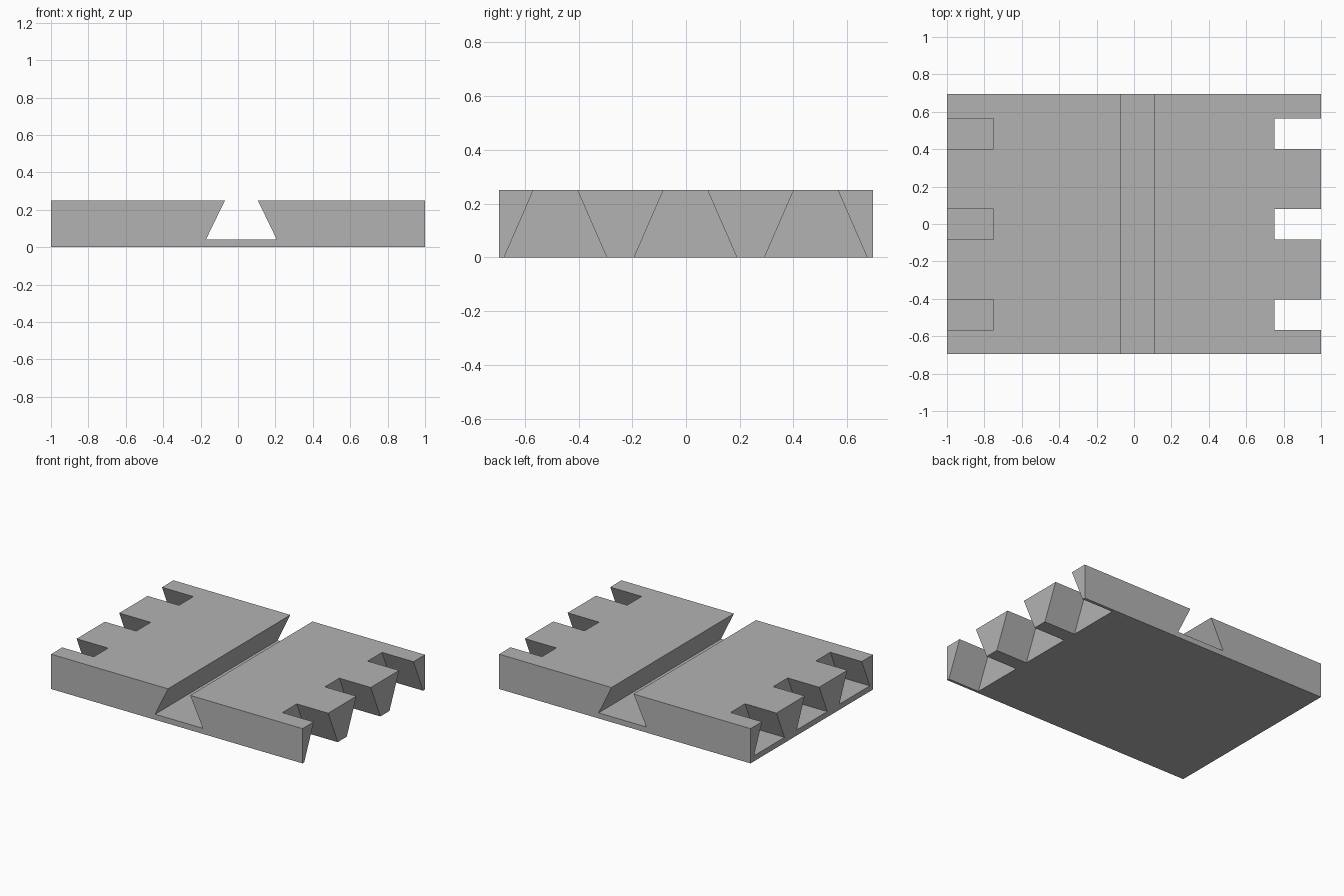
import bpy
import bmesh
from mathutils import Vector

cube = bpy.data.objects.get("Cube")
if cube:
    bpy.data.objects.remove(cube, do_unlink=True)

HEIGHT, HALF_Y = 0.25, 0.695
FLOOR = 0.04

grey = bpy.data.materials.new("plain grey")
grey.use_nodes = True
colour = (0.45, 0.45, 0.45, 1)
grey.diffuse_color = colour
grey.node_tree.nodes["Principled BSDF"].inputs["Base Color"].default_value = colour


def prism(name, profile, along, start, end):
    """Extrude a (horizontal, z) profile along the x or y axis."""
    bm = bmesh.new()

    def place(h, z):
        return (start, h, z) if along == "x" else (h, start, z)

    face = bm.faces.new([bm.verts.new(place(h, z)) for h, z in profile])
    grown = bmesh.ops.extrude_face_region(bm, geom=[face])["geom"]
    shift = Vector((end - start, 0, 0) if along == "x" else (0, end - start, 0))
    bmesh.ops.translate(bm, vec=shift,
                        verts=[v for v in grown if isinstance(v, bmesh.types.BMVert)])
    bmesh.ops.recalc_face_normals(bm, faces=bm.faces)
    mesh = bpy.data.meshes.new(name)
    bm.to_mesh(mesh)
    bm.free()
    mesh.materials.append(grey)
    obj = bpy.data.objects.new(name, mesh)
    bpy.context.collection.objects.link(obj)
    return obj


def dovetail(centre, half_top, slope, low, high):
    """Undercut trapezoid, half_top wide at the plate's upper face."""
    wide = half_top + slope * (HEIGHT - low)
    narrow = half_top + slope * (HEIGHT - high)
    return [(centre - wide, low), (centre + wide, low),
            (centre + narrow, high), (centre - narrow, high)]


# Plate
plate = prism("joint_plate", [(-1, 0), (1, 0), (1, HEIGHT), (-1, HEIGHT)],
              "y", -HALF_Y, HALF_Y)

# Long sliding groove across the plate
cutters = [prism("groove_cutter", dovetail(0.018, 0.088, 0.485, FLOOR, 0.3),
                 "y", -0.8, 0.8)]

# Through sockets at one end, floored sockets at the other
for centre in (-0.486, -0.002, 0.483):
    cutters.append(prism("through_socket_cutter",
                         dovetail(centre, 0.082, 0.435, -0.05, 0.3), "x", 0.75, 1.1))
    cutters.append(prism("floored_socket_cutter",
                         dovetail(centre, 0.082, 0.435, FLOOR, 0.3), "x", -1.1, -0.75))

# Cut the plate, then discard the cutters
bpy.context.view_layer.objects.active = plate
for cutter in cutters:
    cutter.hide_render = True
    cut = plate.modifiers.new("cut", "BOOLEAN")
    cut.operation = "DIFFERENCE"
    cut.solver = "EXACT"
    cut.object = cutter
    bpy.ops.object.modifier_apply(modifier=cut.name)
    bpy.data.objects.remove(cutter, do_unlink=True)
